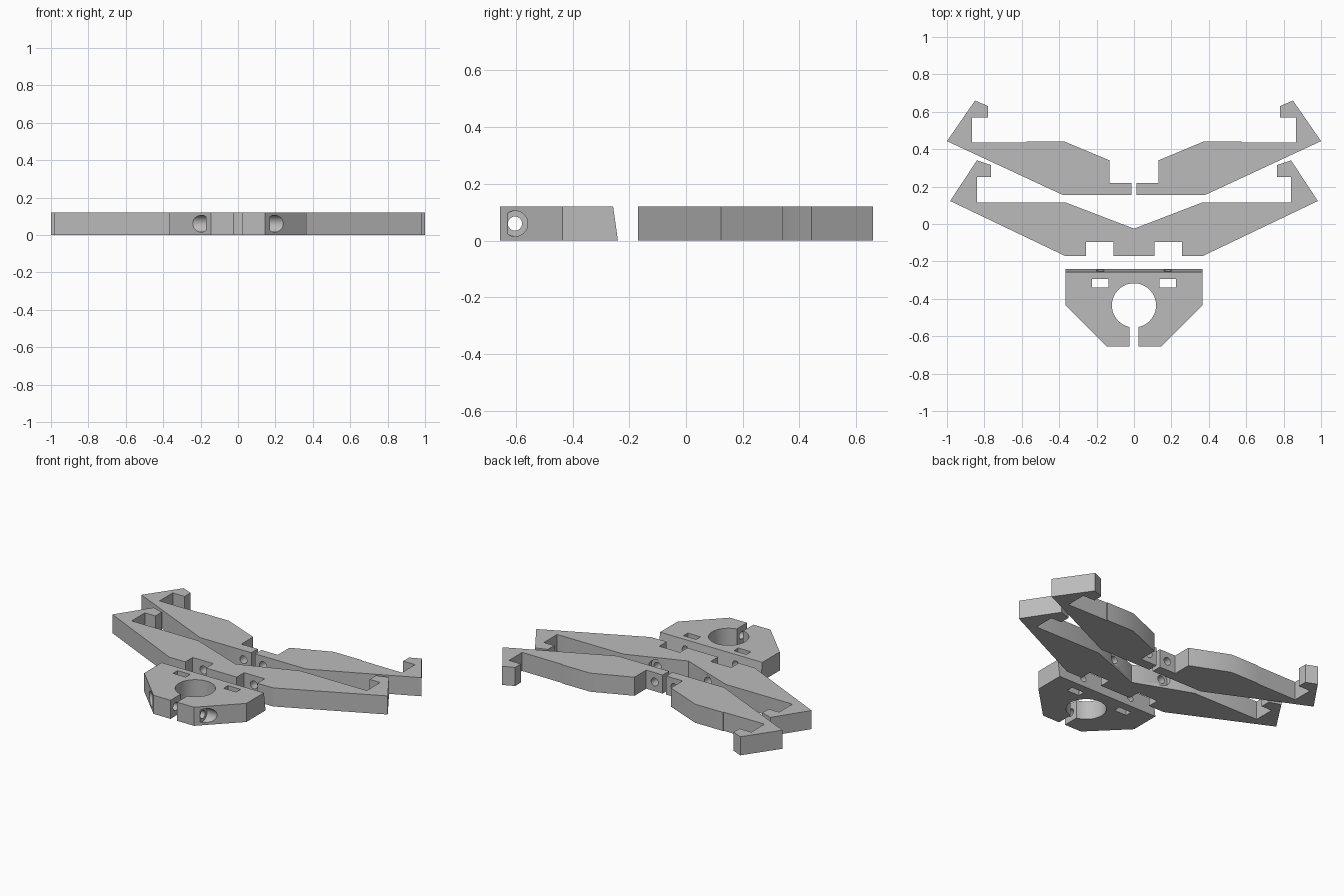
import bpy, bmesh, math
from mathutils import Matrix

cube = bpy.data.objects.get("Cube")
if cube:
    bpy.data.objects.remove(cube, do_unlink=True)

H = 0.12          # plate thickness
MID = H / 2       # height of every screw axis

grey = bpy.data.materials.new("plain grey")
grey.use_nodes = True
grey.diffuse_color = (0.5, 0.5, 0.5, 1)
grey.node_tree.nodes["Principled BSDF"].inputs["Base Color"].default_value = (0.5, 0.5, 0.5, 1)


def add_object(name, bm):
    bmesh.ops.recalc_face_normals(bm, faces=bm.faces)
    mesh = bpy.data.meshes.new(name)
    bm.to_mesh(mesh)
    bm.free()
    obj = bpy.data.objects.new(name, mesh)
    mesh.materials.append(grey)
    bpy.context.collection.objects.link(obj)
    return obj


def plate(name, outline):
    """Extrude a flat outline to the plate thickness."""
    bm = bmesh.new()
    face = bm.faces.new([bm.verts.new((x, y, 0)) for x, y in outline])
    top = bmesh.ops.extrude_face_region(bm, geom=[face])["geom"]
    bmesh.ops.translate(bm, vec=(0, 0, H), verts=[v for v in top if isinstance(v, bmesh.types.BMVert)])
    return add_object(name, bm)


def flip(points):
    return [(-x, y) for x, y in reversed(points)]


def rod(axis, radius, start, end, across):
    """Round cutter along x or y; across is its position on the other axis."""
    bm = bmesh.new()
    bmesh.ops.create_cone(bm, cap_ends=True, segments=40, radius1=radius,
                          radius2=radius, depth=abs(end - start))
    mid = (start + end) / 2
    if axis == "x":
        m = Matrix.Translation((mid, across, MID)) @ Matrix.Rotation(math.pi / 2, 4, "Y")
    else:
        m = Matrix.Translation((across, mid, MID)) @ Matrix.Rotation(math.pi / 2, 4, "X")
    bmesh.ops.transform(bm, matrix=m, verts=bm.verts)
    return add_object("cutter", bm)


def block(x0, x1, y0, y1):
    """Rectangular cutter through the whole thickness."""
    bm = bmesh.new()
    bmesh.ops.create_cube(bm, size=1)
    bmesh.ops.scale(bm, vec=(x1 - x0, y1 - y0, H * 2), verts=bm.verts)
    bmesh.ops.translate(bm, vec=((x0 + x1) / 2, (y0 + y1) / 2, MID), verts=bm.verts)
    return add_object("cutter", bm)


def cut(obj, cutters):
    bpy.ops.object.select_all(action="DESELECT")
    bpy.context.view_layer.objects.active = obj
    obj.select_set(True)
    for cutter in cutters:
        mod = obj.modifiers.new("cut", "BOOLEAN")
        mod.operation = "DIFFERENCE"
        mod.solver = "EXACT"
        mod.object = cutter
        bpy.ops.object.modifier_apply(modifier=mod.name)
        bpy.data.objects.remove(cutter, do_unlink=True)
    bpy.ops.object.shade_smooth_by_angle(angle=math.radians(25))


# Two separate rear arms, each with a hooked end and a drilled tab
rear_half = [(0.013, 0.155), (0.38, 0.155), (1.0, 0.443), (0.85, 0.66), (0.78, 0.63),
             (0.78, 0.57), (0.865, 0.57), (0.865, 0.435), (0.575, 0.437), (0.575, 0.442),
             (0.375, 0.442), (0.13, 0.34), (0.13, 0.22), (0.013, 0.22)]
for name, outline, side in (("left_rear_arm", rear_half, 1), ("right_rear_arm", flip(rear_half), -1)):
    cut(plate(name, outline), [rod("y", 0.025, 0.1, 0.27, side * 0.07)])

# One-piece front arm with a V back and two notches
front_half = [(0.11, -0.17), (0.11, -0.095), (0.257, -0.095), (0.257, -0.17), (0.37, -0.17),
              (0.983, 0.123), (0.84, 0.34), (0.765, 0.315), (0.765, 0.25), (0.84, 0.25),
              (0.84, 0.115), (0.365, 0.115)]
front_arm = plate("front_arm", front_half + [(0, -0.025)] + flip(front_half))
cut(front_arm, [c for s in (1, -1) for c in
                (rod("y", 0.025, -0.13, 0.12, s * 0.18), rod("y", 0.045, 0.033, 0.14, s * 0.18))])

# Split clamp with a round bore opening into a slit
BORE, CY, SLIT = 0.118, -0.435, 0.023
gap = math.asin(SLIT / BORE)
start, sweep = -math.pi / 2 + gap, 2 * math.pi - 2 * gap
arc = [(BORE * math.cos(start + sweep * i / 64), CY + BORE * math.sin(start + sweep * i / 64))
       for i in range(65)]
clamp_half = [(SLIT, -0.655), (0.145, -0.655), (0.365, CY), (0.365, -0.24)]
clamp = plate("clamp", clamp_half + flip(clamp_half) + arc[::-1])
for v in clamp.data.vertices:       # lean the back face
    if v.co.z > MID and v.co.y > -0.25:
        v.co.y = -0.257

# Clamp screw with sunk heads, nut slots and mounting holes
cutters = [rod("x", 0.025, -0.4, 0.4, -0.603)]
for s in (1, -1):
    cutters += [rod("x", 0.045, s * 0.17, s * 0.4, -0.603),
                block(s * 0.18 - 0.045, s * 0.18 + 0.045, -0.34, -0.295),
                rod("y", 0.022, -0.36, -0.2, s * 0.18)]
cut(clamp, cutters)
